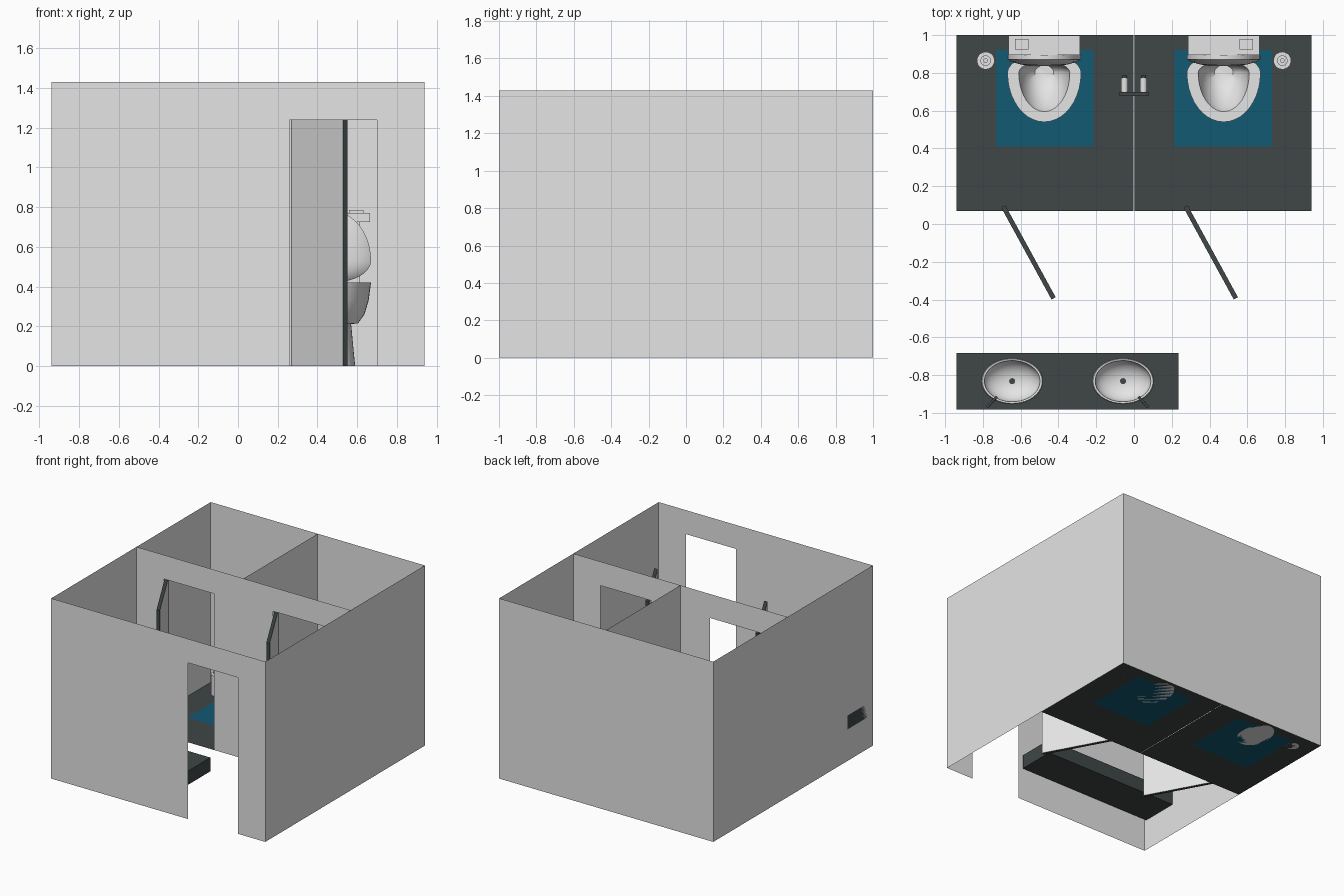
import bpy, bmesh, math
from mathutils import Vector, Matrix

if "Cube" in bpy.data.objects:
    bpy.data.objects.remove(bpy.data.objects["Cube"])


def material(name, rgb):
    m = bpy.data.materials.new(name)
    m.diffuse_color = (*rgb, 1)
    m.use_nodes = True
    m.node_tree.nodes["Principled BSDF"].inputs["Base Color"].default_value = m.diffuse_color
    return m


WHITE = material("white", (0.78, 0.78, 0.78))
DARK = material("dark slate", (0.05, 0.062, 0.062))
BLUE = material("mat blue", (0.006, 0.1, 0.175))

W, D, H = 0.94, 1.0, 1.43            # half width, half depth, wall height
Y_STALL, DOOR_H = 0.07, 1.24
OPEN_A, OPEN_B = 0.26, 0.70


def finish(name, bm, mats, smooth=False):
    me = bpy.data.meshes.new(name)
    bm.to_mesh(me)
    bm.free()
    ob = bpy.data.objects.new(name, me)
    bpy.context.collection.objects.link(ob)
    for m in mats:
        me.materials.append(m)
    if smooth:
        bpy.ops.object.select_all(action='DESELECT')
        ob.select_set(True)
        bpy.context.view_layer.objects.active = ob
        bpy.ops.object.shade_smooth_by_angle(angle=math.radians(40))
    return ob


def sheet(name, pts, mat):
    bm = bmesh.new()
    bm.faces.new([bm.verts.new(p) for p in pts])
    return finish(name, bm, [mat])


def box(name, lo, hi, mat):
    bm = bmesh.new()
    lo, hi = Vector(lo), Vector(hi)
    bmesh.ops.create_cube(bm, size=1, matrix=Matrix.Translation((lo + hi) / 2)
                          @ Matrix.Diagonal((*(hi - lo), 1)))
    return finish(name, bm, [mat])


def rod(name, a, b, r, mat, r2=None, n=20):
    a, b = Vector(a), Vector(b)
    d = b - a
    bm = bmesh.new()
    bmesh.ops.create_cone(bm, cap_ends=True, segments=n, radius1=r,
                          radius2=r if r2 is None else r2, depth=d.length,
                          matrix=Matrix.Translation((a + b) / 2)
                          @ d.to_track_quat('Z', 'Y').to_matrix().to_4x4())
    return finish(name, bm, [mat], True)


def loft(name, rings, mat, caps=(True, True)):
    bm = bmesh.new()
    loops = [[bm.verts.new(p) for p in ring] for ring in rings]
    n = len(loops[0])
    for a, b in zip(loops, loops[1:]):
        for i in range(n):
            j = (i + 1) % n
            bm.faces.new((a[i], a[j], b[j], b[i]))
    if caps[0]:
        bm.faces.new(loops[0])
    if caps[1]:
        bm.faces.new(loops[-1])
    bmesh.ops.recalc_face_normals(bm, faces=bm.faces)
    return finish(name, bm, [mat], True)


def egg(cx, cy, rx, low, high, n=40):
    # oval whose two halves have different lengths
    pts = []
    for i in range(n):
        t = 2 * math.pi * i / n
        s = math.sin(t)
        pts.append((cx + rx * math.cos(t), cy + (high if s > 0 else low) * s))
    return pts


def wall(name, y, openings):
    pts = [(-W, 0)]
    for a, b in openings:
        pts += [(a, 0), (a, DOOR_H), (b, DOOR_H), (b, 0)]
    pts += [(W, 0), (W, H), (-W, H)]
    return sheet(name, [(x, y, z) for x, z in pts], WHITE)


# Room walls and stall partitions
wall("front_wall", -D, [(OPEN_A, OPEN_B)])
wall("stall_front_wall", Y_STALL, [(-OPEN_B, -OPEN_A), (OPEN_A, OPEN_B)])
wall("back_wall", D, [])
for name, x, y0 in (("left_wall", -W, -D), ("right_wall", W, -D), ("stall_divider", 0, Y_STALL)):
    sheet(name, [(x, y0, 0), (x, D, 0), (x, D, H), (x, y0, H)], WHITE)

# Stall floors with the blue mat as the centre face
for side, s in (("left", -1), ("right", 1)):
    bm = bmesh.new()
    xs, ys = [0.003, 0.215, 0.73, W], [Y_STALL, 0.41, 0.92, D]
    grid = [[bm.verts.new((s * x, y, 0)) for y in ys] for x in xs]
    for i in range(3):
        for j in range(3):
            quad = [grid[i][j], grid[i + 1][j], grid[i + 1][j + 1], grid[i][j + 1]]
            f = bm.faces.new(quad if s > 0 else quad[::-1])
            f.material_index = int(i == 1 and j == 1)
    finish(side + "_stall_floor", bm, [DARK, BLUE])

# Open stall doors: white faces, dark edges, hinge post
for side, hx in (("left", -0.685), ("right", 0.28)):
    bm = bmesh.new()
    bmesh.ops.create_cube(bm, size=1, matrix=Matrix.Translation((0.27, 0, DOOR_H / 2))
                          @ Matrix.Diagonal((0.54, 0.025, DOOR_H, 1)))
    for f in bm.faces:
        f.material_index = 0 if abs(f.normal.y) > 0.5 else 1
    bm.transform(Matrix.Translation((hx, 0.08, 0))
                 @ Matrix.Rotation(math.atan2(-0.475, 0.26), 4, 'Z'))
    finish(side + "_stall_door", bm, [WHITE, DARK])
    rod(side + "_door_hinge", (hx, 0.083, 0), (hx, 0.083, DOOR_H), 0.014, DARK, n=12)

# Toilets and stall fittings, mirrored left and right
for side, s in (("left", -1), ("right", 1)):
    cx = s * 0.475

    def ring(z, rx, front, back, cy=0.80):
        return [(x, y, z) for x, y in egg(cx, cy, rx, front, back)]

    loft(side + "_toilet_bowl", [
        ring(0.21, 0.09, 0.12, 0.06), ring(0.215, 0.13, 0.17, 0.07),
        ring(0.26, 0.162, 0.21, 0.08), ring(0.33, 0.183, 0.24, 0.09),
        ring(0.42, 0.195, 0.26, 0.10), ring(0.42, 0.135, 0.205, 0.06),
        ring(0.37, 0.125, 0.185, 0.055), ring(0.29, 0.09, 0.10, 0.05),
        ring(0.25, 0.05, 0.03, 0.04)], WHITE)
    loft(side + "_toilet_pedestal", [
        ring(0, 0.115, 0.15, 0.18), ring(0.08, 0.107, 0.14, 0.18),
        ring(0.23, 0.093, 0.12, 0.18)], WHITE)

    def lid_ring(y, k):
        return [(x, y, z) for x, z in egg(cx, 0.53, 0.195 * k, 0.11 * k, 0.25 * k)]

    loft(side + "_toilet_lid", [lid_ring(0.895, 1), lid_ring(0.872, 1), lid_ring(0.858, 0.88),
                                lid_ring(0.845, 0.65), lid_ring(0.836, 0.35)], WHITE)
    box(side + "_tank", (cx - 0.14, 0.905, 0.36), (cx + 0.14, 0.995, 0.73), WHITE)
    box(side + "_tank_lid", (cx - 0.19, 0.895, 0.725), (cx + 0.19, 0.998, 0.77), WHITE)
    bx = s * 0.595
    box(side + "_flush_button", (bx - 0.036, 0.925, 0.77), (bx + 0.036, 0.98, 0.785), WHITE)

    # Brush holder with brush handle
    px, py = s * 0.785, 0.865
    rod(side + "_brush_holder", (px, py, 0), (px, py, 0.16), 0.047, WHITE)
    rod(side + "_brush_collar", (px, py, 0.16), (px, py, 0.18), 0.028, WHITE)
    rod(side + "_brush_handle", (px, py, 0.18), (px, py, 0.36), 0.012, WHITE)

    # Paper roll on a dark bracket
    box(side + "_roll_bracket", (min(0, s * 0.078), 0.677, 0.47),
        (max(0, s * 0.078), 0.70, 0.53), DARK)
    rod(side + "_paper_roll", (s * 0.05, 0.70, 0.5), (s * 0.05, 0.772, 0.5), 0.019, WHITE)
    rod(side + "_roll_pin", (s * 0.05, 0.772, 0.5), (s * 0.05, 0.785, 0.5), 0.013, DARK)

# Wash counter with two sunken basins
TOP = 0.36
counter = box("wash_counter", (-W, -0.982, 0.25), (0.235, -0.683, TOP), DARK)
for side, sx, s in (("left", -0.645, -1), ("right", -0.058, 1)):
    cy = -0.832

    def oval(z, k):
        return [(x, y, z) for x, y in egg(sx, cy, 0.162 * k, 0.12 * k, 0.12 * k)]

    cutter = loft("basin_cutter", [oval(TOP - 0.1, 0.93), oval(TOP + 0.05, 0.93)], WHITE)
    mod = counter.modifiers.new("basin_hole", 'BOOLEAN')
    mod.object, mod.operation, mod.solver = cutter, 'DIFFERENCE', 'EXACT'
    bpy.ops.object.select_all(action='DESELECT')
    bpy.context.view_layer.objects.active = counter
    counter.select_set(True)
    bpy.ops.object.modifier_apply(modifier=mod.name)
    bpy.data.objects.remove(cutter)

    steps = [math.radians(a) for a in range(0, 91, 10)][:-1]
    rings = [oval(TOP, 1), oval(TOP + 0.008, 0.98)]
    rings += [oval(TOP + 0.006 - 0.09 * math.sin(a), 0.91 * math.cos(a)) for a in steps]
    loft(side + "_basin", rings, WHITE, (False, True))
    rod(side + "_drain", (sx, cy, TOP - 0.086), (sx, cy, TOP - 0.079), 0.016, DARK)

    # Slim corner tap
    bx, by = sx + s * 0.128, -0.965
    rod(side + "_tap_post", (bx, by, TOP), (bx, by, TOP + 0.08), 0.008, DARK, n=12)
    rod(side + "_tap_spout", (bx, by, TOP + 0.075), (sx + s * 0.082, -0.915, TOP + 0.065),
        0.007, DARK, n=12)
